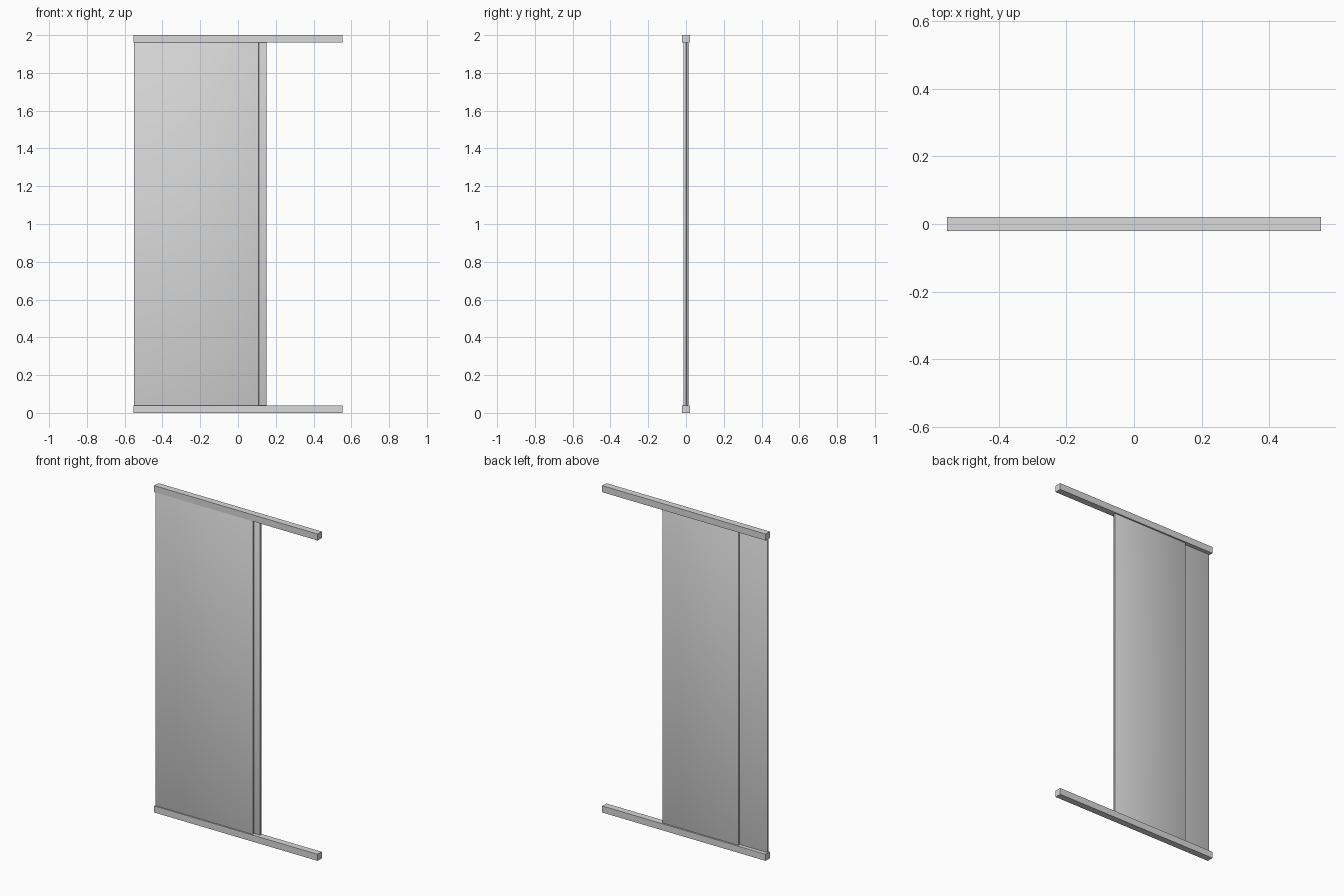
import bpy

if "Cube" in bpy.data.objects:
    bpy.data.objects.remove(bpy.data.objects["Cube"])

# One plain grey for the whole door
grey = bpy.data.materials.new("light_grey")
grey.diffuse_color = (0.70, 0.70, 0.70, 1)
grey.use_nodes = True
grey.node_tree.nodes["Principled BSDF"].inputs["Base Color"].default_value = grey.diffuse_color


def box(name, x0, x1, y0, y1, z0, z1, rounded=False):
    bpy.ops.mesh.primitive_cube_add(
        size=1, location=((x0 + x1) / 2, (y0 + y1) / 2, (z0 + z1) / 2))
    ob = bpy.context.object
    ob.name = name
    ob.scale = (x1 - x0, y1 - y0, z1 - z0)
    bpy.ops.object.transform_apply(location=False, rotation=False, scale=True)
    ob.data.materials.append(grey)
    if rounded:
        # Tiny eased edges, smooth shaded, give the mild sheen across the face
        bevel = ob.modifiers.new("eased_edges", 'BEVEL')
        bevel.width = 0.0015
        bevel.segments = 2
        bpy.ops.object.shade_smooth()
    return ob


# Square rails at floor and top
for name, z in (("bottom_rail", 0.0), ("top_rail", 1.96)):
    box(name, -0.553, 0.553, -0.02, 0.02, z, z + 0.04)

# Overlapping sliding panels
box("front_panel", -0.55, 0.11, -0.014, -0.003, 0.04, 1.96, True)
box("back_panel", -0.365, 0.15, 0.001, 0.012, 0.04, 1.96, True)
